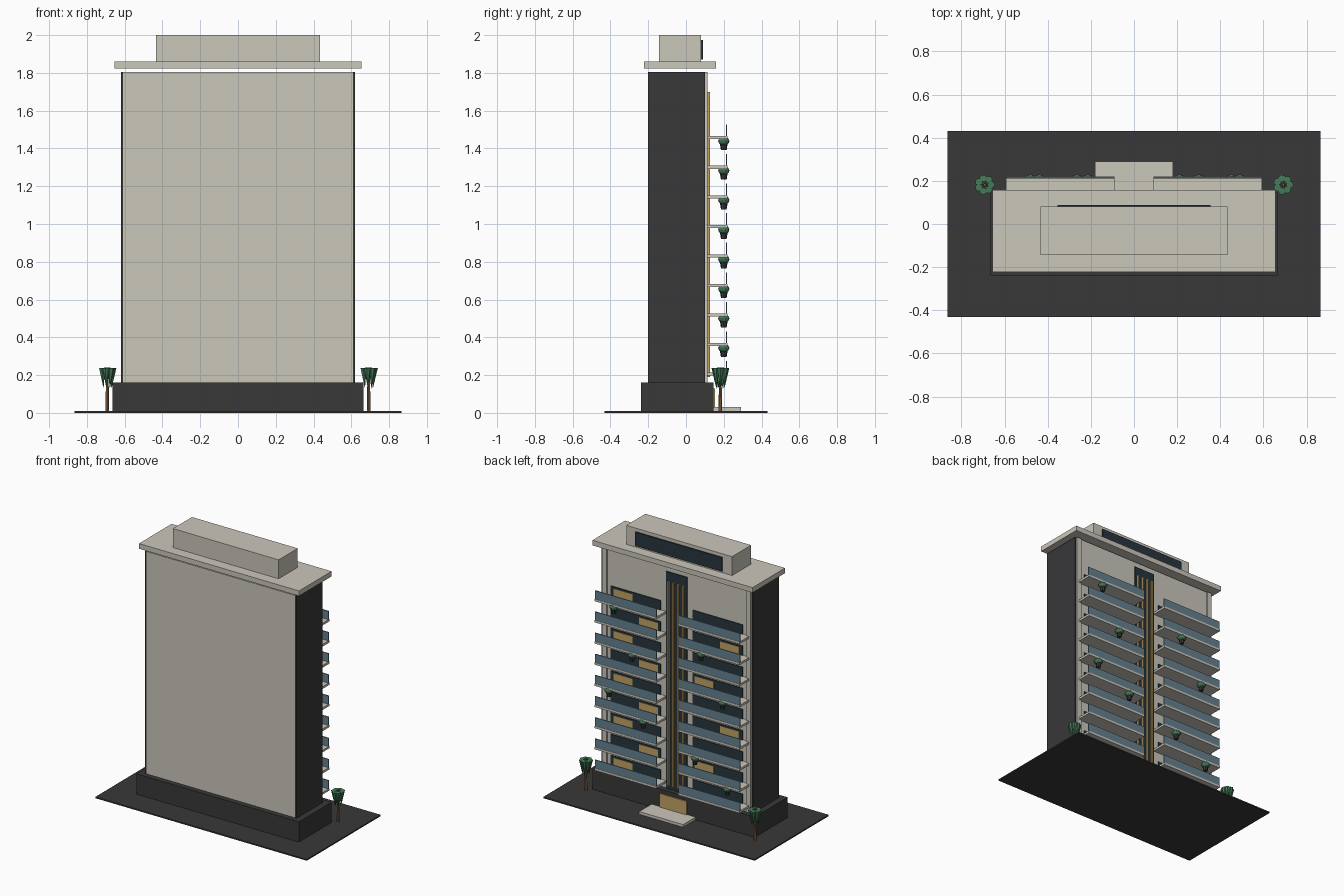
import bpy, math
from mathutils import Vector

if "Cube" in bpy.data.objects:
    bpy.data.objects.remove(bpy.data.objects["Cube"])


def mat(name, r, g, b):
    m = bpy.data.materials.new(name)
    m.diffuse_color = (r, g, b, 1)
    m.use_nodes = True
    m.node_tree.nodes["Principled BSDF"].inputs["Base Color"].default_value = m.diffuse_color
    return m


CREAM = mat("cream", .60, .57, .50)
DARK = mat("charcoal", .04, .04, .042)
WINDOW = mat("dark_glass", .02, .036, .048)
RAIL = mat("blue_glass", .13, .22, .28)
AMBER = mat("amber", .55, .37, .13)
GREEN = mat("leaf", .06, .2, .1)
BARK = mat("bark", .26, .14, .07)


def box(name, x0, x1, y0, y1, z0, z1, m):
    bpy.ops.mesh.primitive_cube_add(size=1, location=((x0 + x1) / 2, (y0 + y1) / 2, (z0 + z1) / 2))
    o = bpy.context.object
    o.name = name
    o.scale = (x1 - x0, y1 - y0, z1 - z0)
    o.data.materials.append(m)
    return o


def cone(name, a, b, ra, rb, sides, m):
    a, b = Vector(a), Vector(b)
    d = b - a
    bpy.ops.mesh.primitive_cone_add(vertices=sides, radius1=ra, radius2=rb, depth=d.length,
                                    location=(a + b) / 2, rotation=d.to_track_quat('Z', 'Y').to_euler())
    o = bpy.context.object
    o.name = name
    o.data.materials.append(m)


def side_box(name, s, x0, x1, *rest):
    lo, hi = sorted((s * x0, s * x1))
    return box(name, lo, hi, *rest)


# Site, podium and tower
box("ground_plate", -.865, .865, -.432, .432, 0, .01, DARK)
box("podium", -.665, .665, -.238, .145, .01, .16, DARK)
box("tower_body", -.61, .61, -.2, .105, .16, 1.805, CREAM)
for s in (-1, 1):
    side_box("side_cladding", s, .608, .62, -.201, .1, .16, 1.805, DARK)
    side_box("corner_pilaster", s, .57, .609, .1, .113, .16, 1.805, CREAM)

# Roof and penthouse
box("roof_slab", -.655, .655, -.222, .158, 1.822, 1.86, CREAM)
box("penthouse", -.433, .433, -.143, .08, 1.86, 2.0, CREAM)
box("penthouse_window", -.355, .355, .078, .089, 1.872, 1.975, WINDOW)

# Central glazed strip with upright fins
box("stair_glazing", -.085, .085, .1, .112, .16, 1.765, WINDOW)
for x in (-.06, -.02, .02, .06):
    box("amber_fin", x - .006, x + .006, .11, .126, .19, 1.70, AMBER)

# Entrance
box("entrance_door", -.11, .11, .14, .153, .01, .13, AMBER)
box("entrance_step", -.18, .18, .14, .29, .01, .03, CREAM)

# Balconies and windows, nine floors on both wings
for i in range(9):
    z = .205 + .1565 * i
    for s in (-1, 1):
        side_box("balcony_slab", s, .09, .593, .1, .22, z - .008, z + .008, CREAM)
        side_box("balcony_rail", s, .09, .593, .211, .218, z + .008, z + .07, RAIL)
        side_box("window_band", s, .13, .54, .1, .111, z + .008, z + .078, WINDOW)
        if s > 0 or i % 2:
            outer = (i % 2 == 0) if s > 0 else (i % 4 == 3)
            x = .36 if outer else .15
            side_box("lit_window", s, x, x + .155, .1, .114, z + .008, z + .066, AMBER)

# Hanging planters, one per floor
for i, x in ((8, .45), (7, -.265), (6, .30), (5, -.44), (4, .49), (3, .21), (2, -.215), (1, -.48)):
    z = .205 + .1565 * i
    cone("planter_pot", (x, .2, z - .066), (x, .2, z - .035), .015, .02, 8, DARK)
    bpy.ops.mesh.primitive_ico_sphere_add(subdivisions=2, radius=1, location=(x, .2, z - .018))
    o = bpy.context.object
    o.name = "planter_shrub"
    o.scale = (.032, .03, .025)
    o.data.materials.append(GREEN)

# Palms with upturned cone fronds
for s in (-1, 1):
    px, py = s * .692, .182
    cone("palm_trunk", (px, py, .01), (px, py, .2), .01, .007, 7, BARK)
    for k in range(7):
        a = math.tau * k / 7
        c, d = math.cos(a), math.sin(a)
        cone("palm_frond", (px + .022 * c, py + .022 * d, .128),
             (px + .03 * c, py + .03 * d, .238), 0, .018, 6, GREEN)
